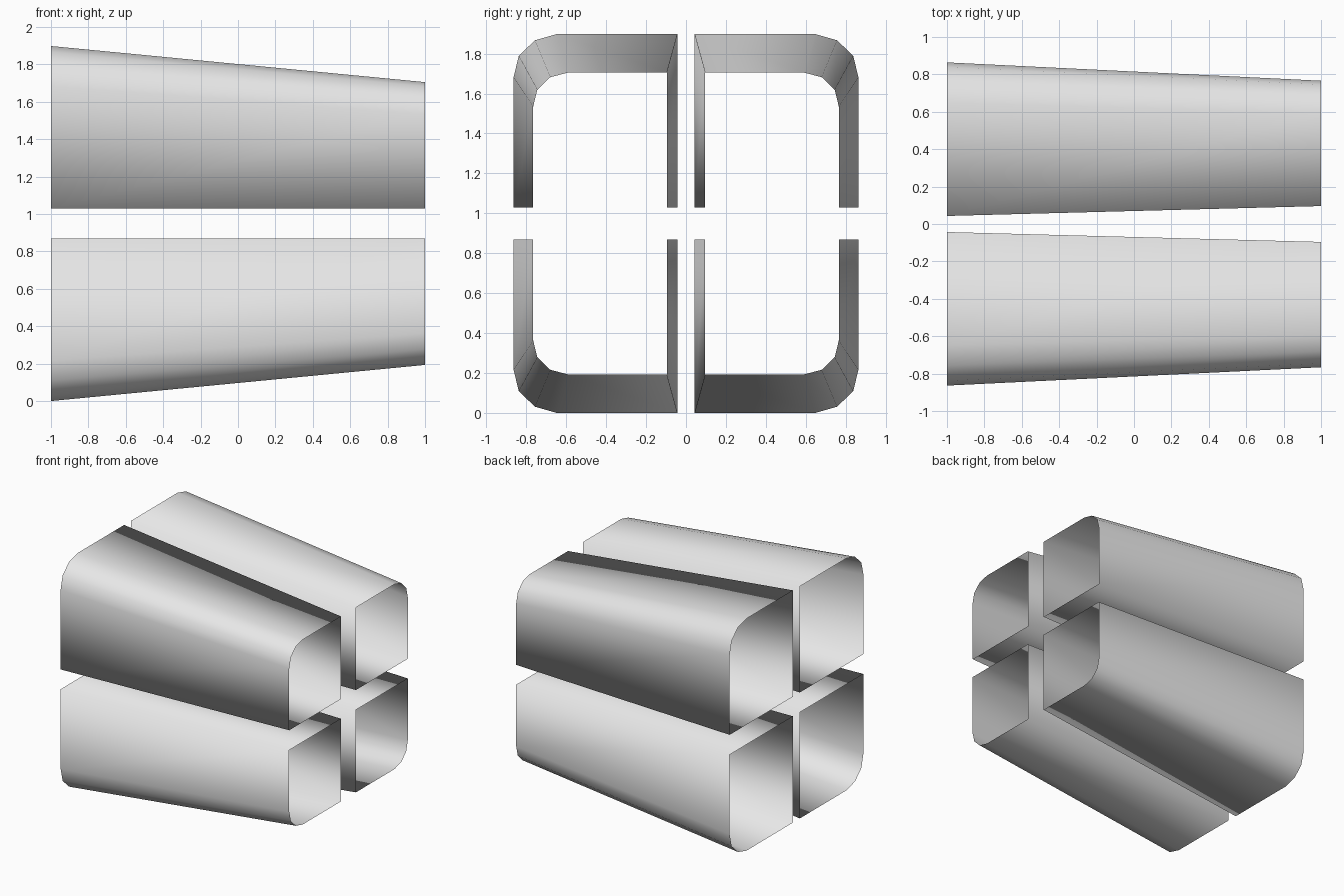
import bpy, bmesh

if "Cube" in bpy.data.objects:
    bpy.data.objects.remove(bpy.data.objects["Cube"])

# one plain grey for all four tubes
grey = bpy.data.materials.new("light_grey")
grey.diffuse_color = (0.8, 0.8, 0.8, 1)
grey.use_nodes = True
grey.node_tree.nodes["Principled BSDF"].inputs["Base Color"].default_value = grey.diffuse_color

MID_Z = 0.949

# quarter cross-sections (distance from centre in y and z): square inside, rounded outer corner
BIG = [(0.043, 0.081), (0.864, 0.081), (0.864, 0.733), (0.838, 0.84),
       (0.757, 0.918), (0.648, 0.949), (0.043, 0.949)]
SMALL = [(0.096, 0.081), (0.766, 0.081), (0.766, 0.585), (0.745, 0.67),
         (0.68, 0.733), (0.592, 0.756), (0.096, 0.756)]


def tube(name, sy, sz):
    """Open-ended tapered tube, mirrored into one quadrant by sy and sz."""
    bm = bmesh.new()
    rings = [[bm.verts.new((x, sy * y, MID_Z + sz * z)) for y, z in section]
             for x, section in ((-1, BIG), (1, SMALL))]
    a, b = rings
    n = len(a)
    for i in range(n):
        j = (i + 1) % n
        quad = [a[i], b[i], b[j], a[j]]
        if sy * sz > 0:
            quad.reverse()
        bm.faces.new(quad).smooth = True
    # make sure the walls face outward
    bm.normal_update()
    centre = sum((v.co for v in bm.verts), a[0].co * 0) / len(bm.verts)
    for f in bm.faces:
        if f.normal.dot(f.calc_center_median() - centre) < 0:
            f.normal_flip()
    me = bpy.data.meshes.new(name)
    bm.to_mesh(me)
    bm.free()
    me.materials.append(grey)
    bpy.context.collection.objects.link(bpy.data.objects.new(name, me))


for sz, level in ((1, "upper"), (-1, "lower")):
    for sy, side in ((-1, "front"), (1, "back")):
        tube(f"{level}_{side}_tube", sy, sz)
